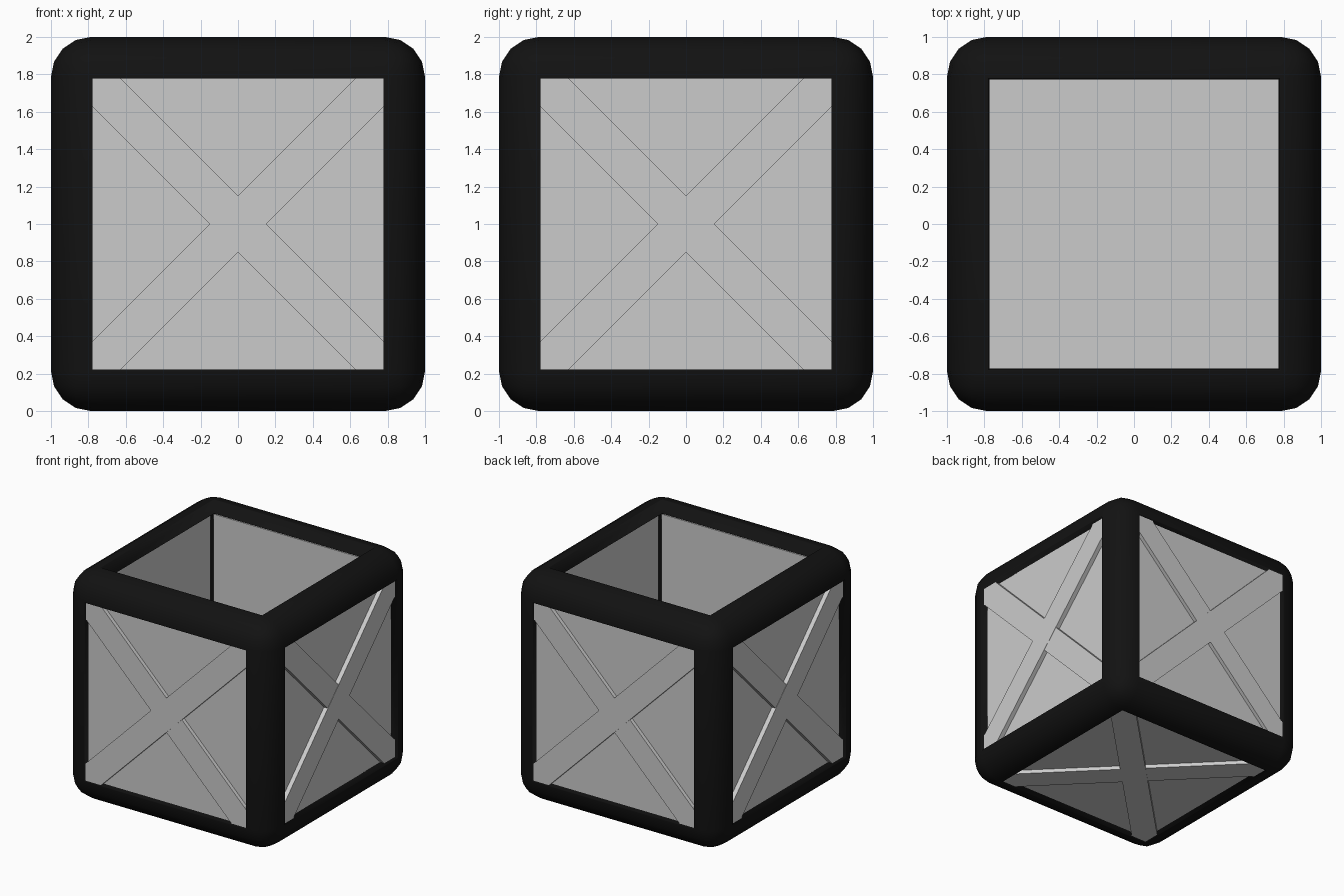
import bpy, bmesh
from mathutils import Vector, Matrix

if "Cube" in bpy.data.objects:
    bpy.data.objects.remove(bpy.data.objects["Cube"])

HOLE = 0.775    # half size of each opening
PANEL = 0.832   # half size of each panel

black = bpy.data.materials.new("black_frame")
black.diffuse_color = (0.006, 0.006, 0.006, 1)
black.use_nodes = True
black.node_tree.nodes["Principled BSDF"].inputs["Base Color"].default_value = black.diffuse_color


def add_object(name, bm):
    me = bpy.data.meshes.new(name)
    bmesh.ops.recalc_face_normals(bm, faces=bm.faces)
    bm.to_mesh(me)
    bm.free()
    ob = bpy.data.objects.new(name, me)
    bpy.context.collection.objects.link(ob)
    return ob


def prism(name, outline, low, high, frame):
    """Extrude a 2D outline between two depths, then orient it onto a side."""
    bm = bmesh.new()
    face = bm.faces.new([bm.verts.new((u, v, low)) for u, v in outline])
    ext = bmesh.ops.extrude_face_region(bm, geom=[face])
    top = [g for g in ext["geom"] if isinstance(g, bmesh.types.BMVert)]
    bmesh.ops.translate(bm, verts=top, vec=(0, 0, high - low))
    bm.transform(frame)
    return add_object(name, bm)


# Frame: rounded cube shell with a square opening in all six sides
bm = bmesh.new()
bmesh.ops.create_cube(bm, size=2, matrix=Matrix.Translation((0, 0, 1)))
bmesh.ops.bevel(bm, geom=bm.edges[:], offset=0.215, segments=4, profile=0.5,
                affect='EDGES')
flats = [f for f in bm.faces if f.calc_area() > 1]
bmesh.ops.inset_individual(bm, faces=flats, thickness=0.785 - HOLE)
bmesh.ops.delete(bm, geom=[f for f in bm.faces if f.calc_area() > 1],
                 context='FACES')
frame = add_object("frame", bm)
frame.data.materials.append(black)
shell = frame.modifiers.new("shell", 'SOLIDIFY')
shell.thickness = 0.12
shell.offset = -1
bpy.context.view_layer.objects.active = frame
frame.select_set(True)
bpy.ops.object.shade_smooth_by_angle(angle=0.7)

# Sides: name, right axis, up axis, panel outer depth, upper and lower brace depth
sides = [
    ("front", (1, 0, 0), (0, 0, 1), 0.955, 0.992, 0.988),
    ("back", (-1, 0, 0), (0, 0, 1), 0.955, 0.992, 0.988),
    ("right", (0, 1, 0), (0, 0, 1), 0.935, 0.974, 0.972),
    ("left", (0, -1, 0), (0, 0, 1), 0.935, 0.974, 0.972),
    ("bottom", (0, 1, 0), (1, 0, 0), 0.955, 0.992, 0.988),
]
h, w = HOLE + 0.004, 0.15
square = [(-PANEL, -PANEL), (PANEL, -PANEL), (PANEL, PANEL), (-PANEL, PANEL)]
# Diagonal strip with its ends trimmed into the corners
strip = [(-h, -h), (-h + w, -h), (h, h - w), (h, h), (h - w, h), (-h, -h + w)]

for name, right, up, panel_d, upper_d, lower_d in sides:
    r, u = Vector(right), Vector(up)
    m = Matrix((r, u, r.cross(u))).transposed().to_4x4()
    m = Matrix.Translation((0, 0, 1)) @ m
    prism(name + "_panel", square, 0.85, panel_d, m)
    prism(name + "_upper_brace", strip, panel_d - 0.01, upper_d, m)
    prism(name + "_lower_brace", [(-a, b) for a, b in strip],
          panel_d - 0.01, lower_d, m)
